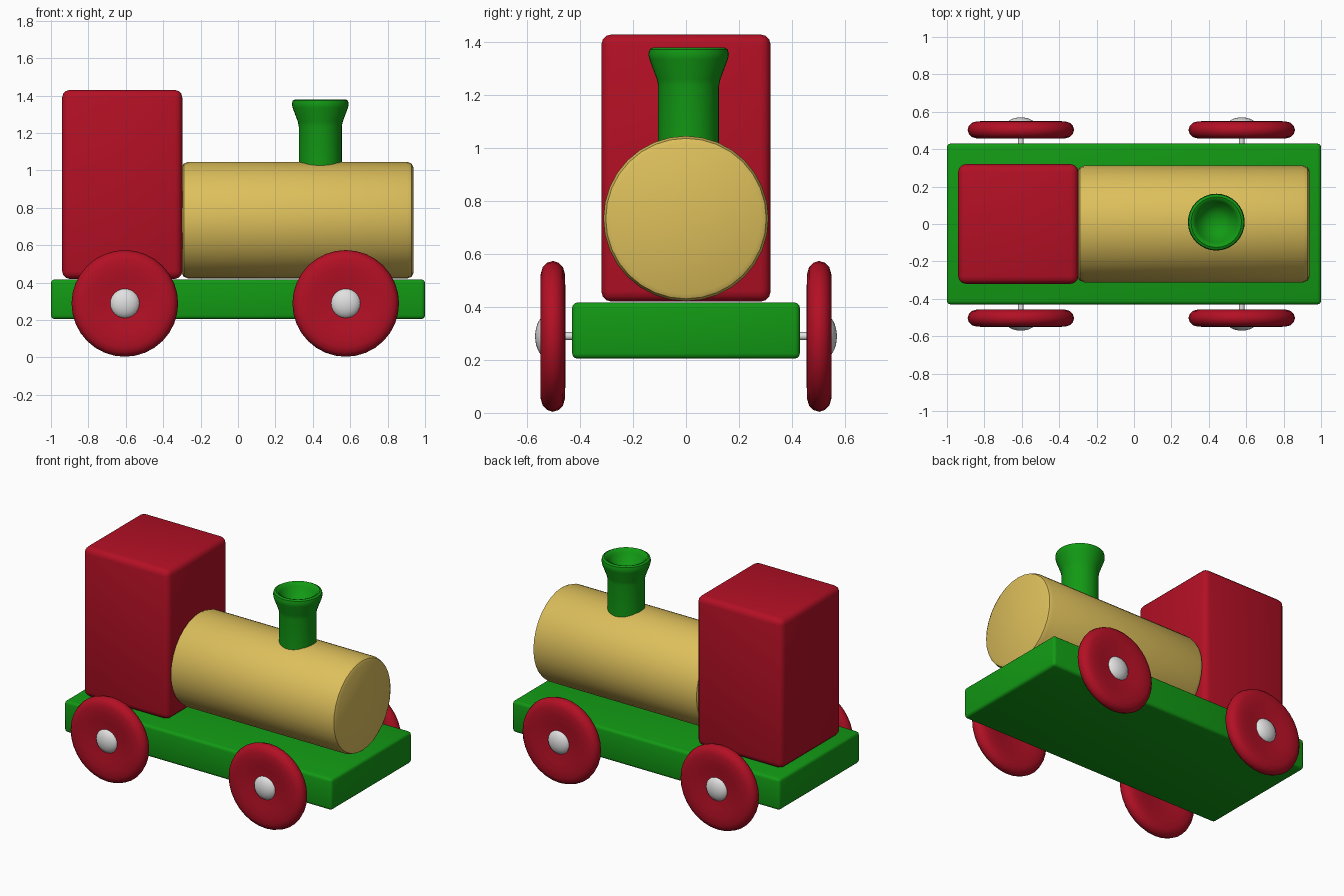
import bpy, bmesh, math
from mathutils import Matrix, Vector

if "Cube" in bpy.data.objects:
    bpy.data.objects.remove(bpy.data.objects["Cube"])


def material(name, rgb):
    m = bpy.data.materials.new(name)
    m.diffuse_color = (*rgb, 1)
    m.use_nodes = True
    m.node_tree.nodes["Principled BSDF"].inputs["Base Color"].default_value = m.diffuse_color
    return m


red = material("red paint", (0.45, 0.005, 0.018))
green = material("green paint", (0.006, 0.32, 0.007))
yellow = material("yellow paint", (0.72, 0.52, 0.105))
grey = material("light grey metal", (0.75, 0.75, 0.75))


def finish(bm, name, mat):
    bmesh.ops.recalc_face_normals(bm, faces=bm.faces)
    me = bpy.data.meshes.new(name)
    bm.to_mesh(me)
    bm.free()
    ob = bpy.data.objects.new(name, me)
    bpy.context.collection.objects.link(ob)
    me.materials.append(mat)
    bpy.ops.object.select_all(action='DESELECT')
    ob.select_set(True)
    bpy.context.view_layer.objects.active = ob
    bpy.ops.object.shade_smooth_by_angle(angle=math.radians(40))
    return ob


def block(name, mat, lo, hi, bevel):
    """Rounded box between two corners."""
    lo, hi = Vector(lo), Vector(hi)
    bm = bmesh.new()
    bmesh.ops.create_cube(bm, size=1, matrix=Matrix.Translation((lo + hi) / 2)
                          @ Matrix.Diagonal((*(hi - lo), 1)))
    bmesh.ops.bevel(bm, geom=bm.edges[:], offset=bevel, segments=3,
                    profile=0.5, affect='EDGES')
    return finish(bm, name, mat)


def lathe(name, mat, profile, centre, axis, sides=32):
    """Turn a (radius, height) profile around an axis through centre."""
    turn = Vector((0, 0, 1)).rotation_difference(Vector(axis)).to_matrix().to_4x4()
    bm = bmesh.new()
    verts = [bm.verts.new((r, 0, h)) for r, h in profile]
    edges = [bm.edges.new(pair) for pair in zip(verts, verts[1:])]
    bmesh.ops.spin(bm, geom=verts + edges, axis=(0, 0, 1), cent=(0, 0, 0),
                   angle=math.tau, steps=sides, use_merge=False)
    bmesh.ops.remove_doubles(bm, verts=bm.verts, dist=0.0005)
    bm.transform(Matrix.Translation(centre) @ turn)
    return finish(bm, name, mat)


# Chassis and cab
block("chassis", green, (-1, -0.43, 0.205), (1, 0.43, 0.417), 0.02)
block("cab", red, (-0.94, -0.32, 0.42), (-0.298, 0.32, 1.43), 0.04)

# Boiler along x, with softened ends
lathe("boiler", yellow,
      [(0, -0.30), (0.285, -0.30), (0.303, -0.29), (0.312, -0.265),
       (0.312, 0.905), (0.303, 0.928), (0.285, 0.937), (0, 0.937)],
      (0, 0, 0.734), (1, 0, 0))

# Chimney with flared, hollowed top
lathe("chimney", green,
      [(0, 0.98), (0.115, 0.98), (0.115, 1.235), (0.12, 1.26), (0.148, 1.335),
       (0.152, 1.355), (0.148, 1.373), (0.135, 1.38), (0.122, 1.375),
       (0.11, 1.355), (0.085, 1.315), (0.05, 1.29), (0, 1.28)],
      (0.44, 0.01, 0), (0, 0, 1))

# Wheels, hubs and axles
tyre = [(0.19, 0.047), (0.235, 0.046), (0.262, 0.038), (0.278, 0.022), (0.285, 0)]
half = [(0, 0.030), (0.08, 0.034), (0.14, 0.042)] + tyre
wheel_profile = half + [(r, -h) for r, h in reversed(half[:-1])]
hub_profile = [(0.082 * math.cos(a), 0.02 + 0.047 * math.sin(a))
               for a in [i * math.pi / 16 for i in range(9)]]

for end, x in (("rear", -0.605), ("front", 0.576)):
    lathe(end + "_axle", grey, [(0, -0.5), (0.015, -0.5), (0.015, 0.5), (0, 0.5)],
          (x, 0, 0.29), (0, 1, 0), 16)
    for side, s in (("right", -1), ("left", 1)):
        centre = (x, s * 0.503, 0.289)
        lathe(f"{end}_{side}_wheel", red, wheel_profile, centre, (0, s, 0))
        lathe(f"{end}_{side}_hub", grey, hub_profile, centre, (0, s, 0), 24)
